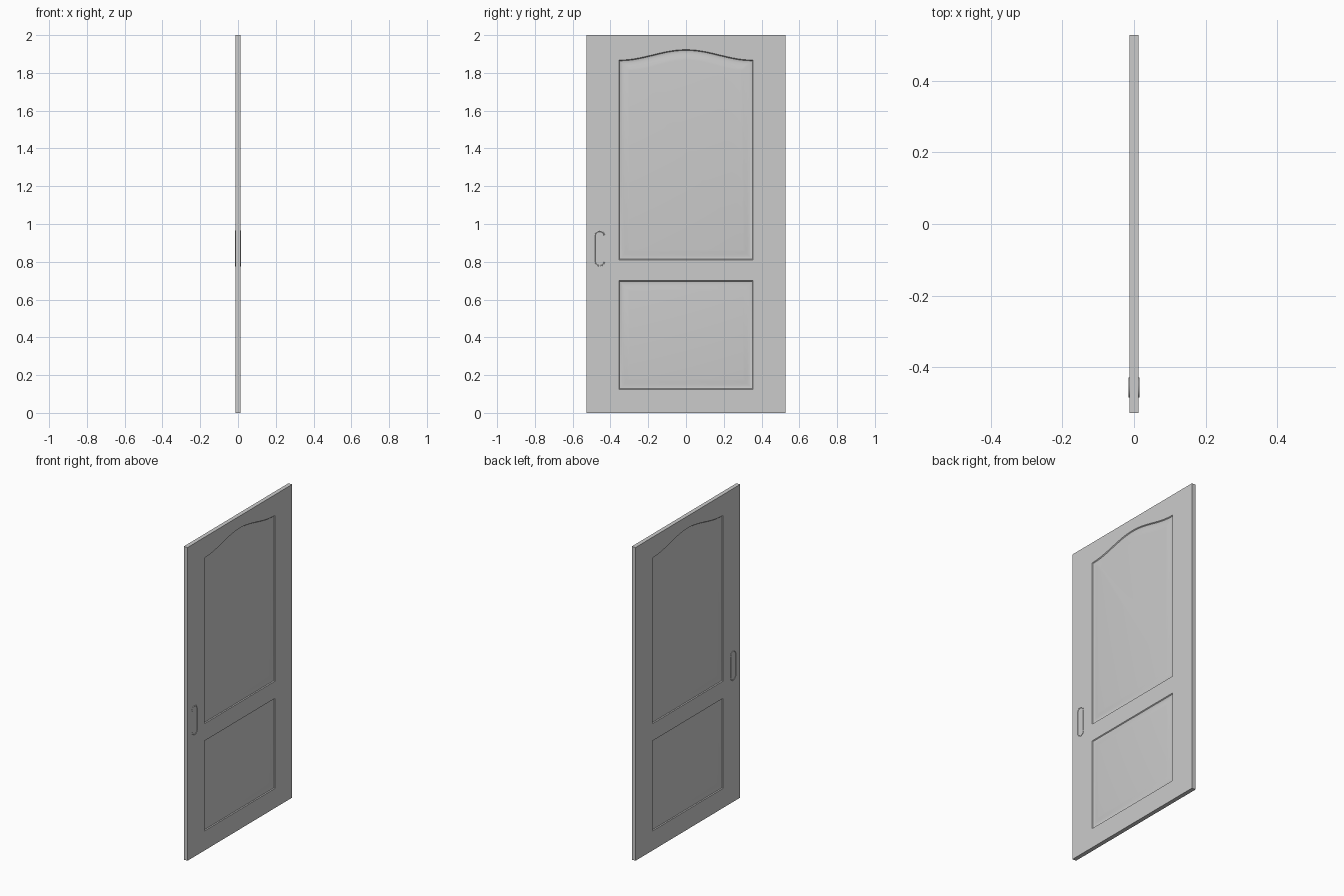
import bpy, bmesh, math

if "Cube" in bpy.data.objects:
    bpy.data.objects.remove(bpy.data.objects["Cube"])

HX, HY, H = 0.0132, 0.528, 2.0      # half thickness, half width, height
PY = 0.355                          # half width of both panels
LOW, UP = (0.125, 0.70), (0.81, 1.868)
RISE, SEG = 0.055, 40               # arch rise and segments
# (inset, depth) steps of the panel moulding
MOULD = [(0, 0), (0.004, 0.005), (0.010, 0.0065), (0.018, 0.0065),
         (0.030, 0.005), (0.044, 0.003), (0.054, 0.002)]


def finish(name, bm):
    bmesh.ops.remove_doubles(bm, verts=bm.verts, dist=1e-5)
    bmesh.ops.recalc_face_normals(bm, faces=bm.faces)
    me = bpy.data.meshes.new(name)
    bm.to_mesh(me)
    bm.free()
    ob = bpy.data.objects.new(name, me)
    bpy.context.collection.objects.link(ob)
    bpy.context.view_layer.objects.active = ob
    ob.select_set(True)
    bpy.ops.object.shade_smooth_by_angle(angle=math.radians(25))
    ob.select_set(False)


def face(bm, pts, x):
    bm.faces.new([bm.verts.new((x, y, z)) for y, z in pts])


def loft(bm, rings):
    loops = [[bm.verts.new(p) for p in r] for r in rings]
    for a, b in zip(loops, loops[1:]):
        for i in range(len(a)):
            j = (i + 1) % len(a)
            bm.faces.new((a[i], a[j], b[j], b[i]))
    bm.faces.new(loops[-1])


def outline(z0, z1, rise, inset):
    # panel boundary; the top edge follows a cosine arch
    n = SEG if rise else 1
    w = PY - inset
    top = []
    for i in range(n + 1):
        t = 1 - 2 * i / n
        top.append((w * t, z1 - inset + rise * (1 + math.cos(math.pi * t)) / 2))
    return [(-w, z0 + inset), (w, z0 + inset)] + top


# door leaf: stiles, rails and moulded panels on both sides
bm = bmesh.new()
for s in (-1, 1):
    x = s * HX
    for a, b in ((-HY, -PY), (PY, HY)):
        zs = [0, LOW[0], LOW[1], UP[0], UP[1], H]
        face(bm, [(a, z) for z in zs] + [(b, z) for z in reversed(zs)], x)
    for z0, z1 in ((0, LOW[0]), (LOW[1], UP[0])):
        face(bm, [(-PY, z0), (PY, z0), (PY, z1), (-PY, z1)], x)
    arch = outline(*UP, RISE, 0)[2:]
    face(bm, [(-PY, H), (PY, H)] + arch, x)
    for z0, z1, rise in ((*LOW, 0), (*UP, RISE)):
        loft(bm, [[(s * (HX - d), y, z) for y, z in outline(z0, z1, rise, i)]
                  for i, d in MOULD])
# edges of the leaf
rim = [(-HY, 0), (-PY, 0), (PY, 0), (HY, 0), (HY, H), (PY, H), (-PY, H), (-HY, H)]
for (y0, z0), (y1, z1) in zip(rim, rim[1:] + rim[:1]):
    bm.faces.new([bm.verts.new(p) for p in
                  ((-HX, y0, z0), (HX, y0, z0), (HX, y1, z1), (-HX, y1, z1))])
finish("door_leaf", bm)


def capsule(r, x):
    pts = []
    for c, start in ((0.937, 0), (0.803, math.pi)):
        for i in range(13):
            a = start + math.pi * i / 12
            pts.append((x, -0.457 + r * math.cos(a), c + r * math.sin(a)))
    return pts


# flush pull plates with a slim raised rim
for s, name in ((-1, "pull_plate_back"), (1, "pull_plate_front")):
    bm = bmesh.new()
    loft(bm, [capsule(r, s * (HX + d)) for r, d in
              ((0.028, -0.001), (0.028, 0.0018), (0.027, 0.0025),
               (0.024, 0.0025), (0.022, 0.0008))])
    finish(name, bm)
